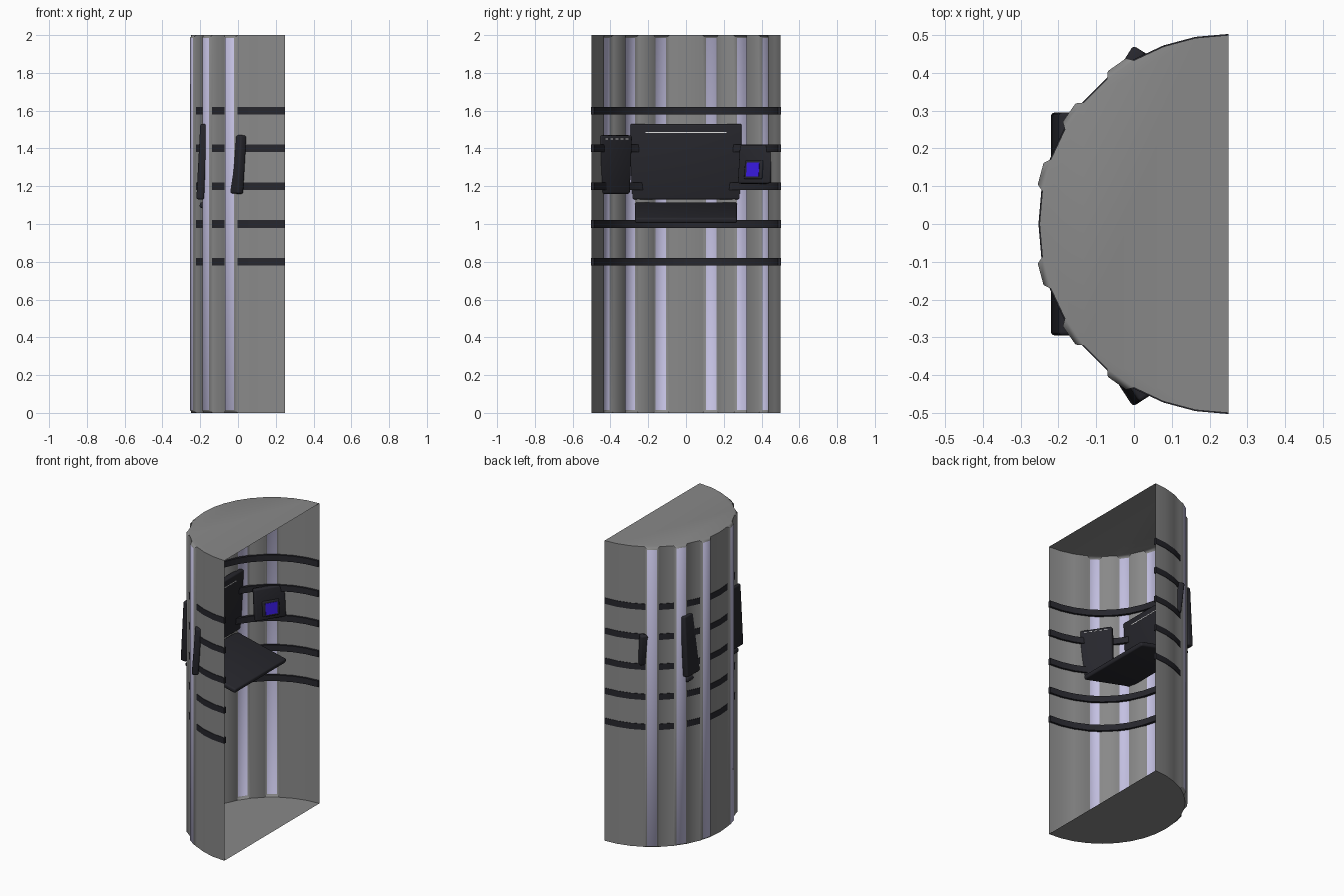
import bpy, bmesh
from math import radians, sin, cos
from mathutils import Vector, Euler

cube = bpy.data.objects.get("Cube")
if cube:
    bpy.data.objects.remove(cube, do_unlink=True)

AXIS_X, RADIUS, HEIGHT = 0.25, 0.5, 2.0


def material(name, r, g, b):
    m = bpy.data.materials.new(name)
    m.use_nodes = True
    m.diffuse_color = (r, g, b, 1)
    m.node_tree.nodes["Principled BSDF"].inputs["Base Color"].default_value = (r, g, b, 1)
    return m


GREY = material("wall grey", 0.25, 0.25, 0.25)
LAVENDER = material("lavender light", 0.55, 0.53, 0.76)
DARK = material("dark trim", 0.02, 0.02, 0.026)
BLUE = material("blue screen", 0.04, 0.01, 0.75)
WHITE = material("white marking", 0.8, 0.8, 0.8)


def finish(bm, name, mats, angle):
    mesh = bpy.data.meshes.new(name)
    bm.to_mesh(mesh)
    bm.free()
    ob = bpy.data.objects.new(name, mesh)
    bpy.context.collection.objects.link(ob)
    for m in mats:
        mesh.materials.append(m)
    bpy.ops.object.select_all(action="DESELECT")
    ob.select_set(True)
    bpy.context.view_layer.objects.active = ob
    bpy.ops.object.shade_smooth_by_angle(angle=radians(angle))
    return ob


def arc(bm, r, z):
    # Half circle bulging towards -x, one point every ten degrees
    return [bm.verts.new((AXIS_X - r * cos(radians(a)), r * sin(radians(a)), z))
            for a in range(-90, 91, 10)]


def bridge(bm, a, b):
    return [bm.faces.new((a[i], a[i + 1], b[i + 1], b[i])) for i in range(len(a) - 1)]


# Half-cylinder shell, open on the flat side, with six raised light ribs
bm = bmesh.new()
low, high = arc(bm, RADIUS, 0), arc(bm, RADIUS, HEIGHT)
wall = bridge(bm, low, high)
bm.faces.new(low)
bm.faces.new(high)
bm.normal_update()
outward = wall[0].normal.y < 0
ribs = [wall[9 + side * k + (-1 if side < 0 else 0)] for side in (-1, 1) for k in (1, 3, 5)]
bmesh.ops.inset_individual(bm, faces=ribs, thickness=0.02,
                           depth=0.0165 if outward else -0.0165)
for f in ribs:
    f.material_index = 1
finish(bm, "shell", [GREY, LAVENDER], 50)

# Curved bands around the shell
for n in range(5):
    z = 0.8 + 0.2 * n
    bm = bmesh.new()
    loops = [arc(bm, r, z + dz) for r, dz in
             ((0.503, -0.02), (0.503, 0.02), (0.486, 0.02), (0.486, -0.02))]
    for i in range(4):
        bridge(bm, loops[i], loops[(i + 1) % 4])
    for end in (0, -1):
        bm.faces.new([l[end] for l in loops])
    bmesh.ops.recalc_face_normals(bm, faces=bm.faces)
    finish(bm, f"band_{n + 1}", [DARK], 30)


def panel(name, mat, size, place, tilt=0, yaw=0, bevel=0.01):
    bm = bmesh.new()
    bmesh.ops.create_cube(bm, size=1)
    bmesh.ops.scale(bm, vec=size, verts=bm.verts)
    if bevel:
        bmesh.ops.bevel(bm, geom=bm.edges[:], offset=bevel, segments=3,
                        profile=0.5, affect="EDGES")
    ob = finish(bm, name, [mat], 40)
    ob.location = place
    ob.rotation_euler = (0, radians(tilt), radians(yaw))
    return ob


def on_panel(name, mat, host, size, offset, bevel=0):
    # Place a part in the local space of a panel
    place = host.location + host.rotation_euler.to_matrix() @ Vector(offset)
    ob = panel(name, mat, size, place, bevel=bevel)
    ob.rotation_euler = host.rotation_euler.copy()


# Displays and console
main = panel("main_display", DARK, (0.04, 0.59, 0.4), (-0.19, 0, 1.33), 3)
right = panel("side_display_right", DARK, (0.04, 0.2, 0.31), (-0.032, -0.383, 1.315), 4, 33)
left = panel("side_display_left", DARK, (0.04, 0.2, 0.205), (-0.03, 0.372, 1.315), -6, -32)
panel("console", DARK, (0.38, 0.54, 0.03), (-0.017, 0, 1.06), 13)

# Small blue screen with its bezel
on_panel("screen_bezel", DARK, left, (0.02, 0.11, 0.1), (0.02, 0, -0.03), 0.006)
on_panel("small_screen", BLUE, left, (0.004, 0.078, 0.074), (0.031, 0, -0.03))

# Thin white markings
on_panel("main_marking", WHITE, main, (0.002, 0.43, 0.005), (0.0205, 0, 0.155))
for i in range(5):
    on_panel(f"side_marking_{i + 1}", WHITE, right, (0.002, 0.018, 0.004),
             (0.0205, -0.064 + 0.032 * i, 0.137))
